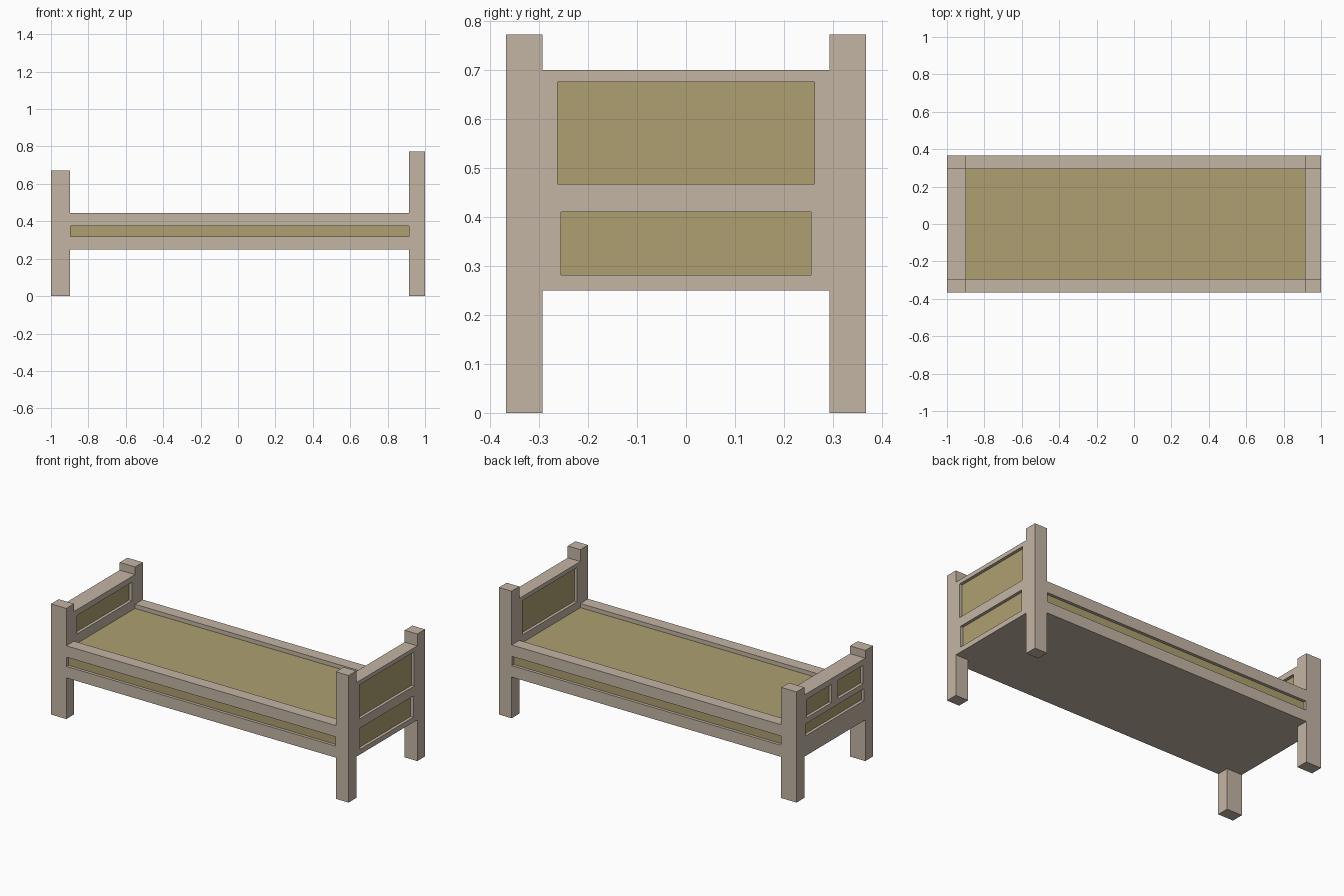
import bpy
import bmesh
from mathutils import Vector

if "Cube" in bpy.data.objects:
    bpy.data.objects.remove(bpy.data.objects["Cube"])


def material(name, col):
    m = bpy.data.materials.new(name)
    m.diffuse_color = (*col, 1)
    m.use_nodes = True
    m.node_tree.nodes["Principled BSDF"].inputs["Base Color"].default_value = m.diffuse_color
    return m


WOOD = material("pale_wood", (0.55, 0.46, 0.375))
PANEL = material("olive_panel", (0.42, 0.35, 0.165))


def box(name, x, y, z, mat):
    """Box from (min, max) ranges."""
    bm = bmesh.new()
    bmesh.ops.create_cube(bm, size=1)
    for v in bm.verts:
        v.co = Vector(r[0] if c < 0 else r[1] for c, r in zip(v.co, (x, y, z)))
    me = bpy.data.meshes.new(name)
    bm.to_mesh(me)
    bm.free()
    me.materials.append(mat)
    ob = bpy.data.objects.new(name, me)
    bpy.context.collection.objects.link(ob)
    return ob


def pocket(board, name, axis, face, sign, a, z, depth=0.02):
    """Cut a recess into one face of a board and lay a coloured panel in it."""
    inner = face - sign * depth
    cut = sorted((inner, face + sign * 0.02))
    lay = sorted((inner - sign * 0.002, inner + sign * 0.002))
    order = (lambda r: (r, a, z)) if axis == "x" else (lambda r: (a, r, z))
    cutter = box(name + "_cutter", *order(cut), WOOD)
    mod = board.modifiers.new("recess", "BOOLEAN")
    mod.operation = "DIFFERENCE"
    mod.solver = "EXACT"
    mod.object = cutter
    bpy.context.view_layer.objects.active = board
    bpy.ops.object.modifier_apply(modifier=mod.name)
    bpy.data.objects.remove(cutter)
    box(name, *order(lay), PANEL)


FOOT, HEAD = (-1.0, -0.897), (0.915, 1.0)
YI, YO = 0.293, 0.367
SPAN = (FOOT[1], HEAD[0])

# Posts and long side rails
for s, side in ((-1, "front"), (1, "back")):
    y = sorted((s * YI, s * YO))
    box(f"{side}_foot_post", FOOT, y, (0, 0.672), WOOD)
    box(f"{side}_head_post", HEAD, y, (0, 0.772), WOOD)
    rail = box(f"{side}_rail", SPAN, y, (0.25, 0.445), WOOD)
    # groove runs from post to post
    pocket(rail, f"{side}_rail_panel", "y", s * YO, s,
           (SPAN[0] + 0.002, SPAN[1] - 0.002), (0.32, 0.376))

# Headboard with recessed panels
head = box("headboard", HEAD, (-YI, YI), (0.25, 0.70), WOOD)
pocket(head, "head_upper_panel", "x", HEAD[1], 1, (-0.262, 0.262), (0.467, 0.675))
pocket(head, "head_lower_panel", "x", HEAD[1], 1, (-0.255, 0.255), (0.281, 0.41))
pocket(head, "head_inner_panel", "x", HEAD[0], -1, (-0.262, 0.262), (0.467, 0.675))

# Footboard: two small panels over one wide panel, single panel inside
foot = box("footboard", FOOT, (-YI, YI), (0.25, 0.625), WOOD)
for s, side in ((-1, "front"), (1, "back")):
    pocket(foot, f"foot_upper_{side}_panel", "x", FOOT[0], -1,
           sorted((s * 0.03, s * 0.272)), (0.478, 0.59))
pocket(foot, "foot_lower_panel", "x", FOOT[0], -1, (-0.28, 0.28), (0.372, 0.445))
pocket(foot, "foot_inner_panel", "x", FOOT[1], 1, (-0.262, 0.262), (0.478, 0.59))

# Bed base and its coloured top surface
box("bed_base", SPAN, (-YI, YI), (0.25, 0.415), WOOD)
box("bed_surface", SPAN, (-YI, YI), (0.415, 0.42), PANEL)
